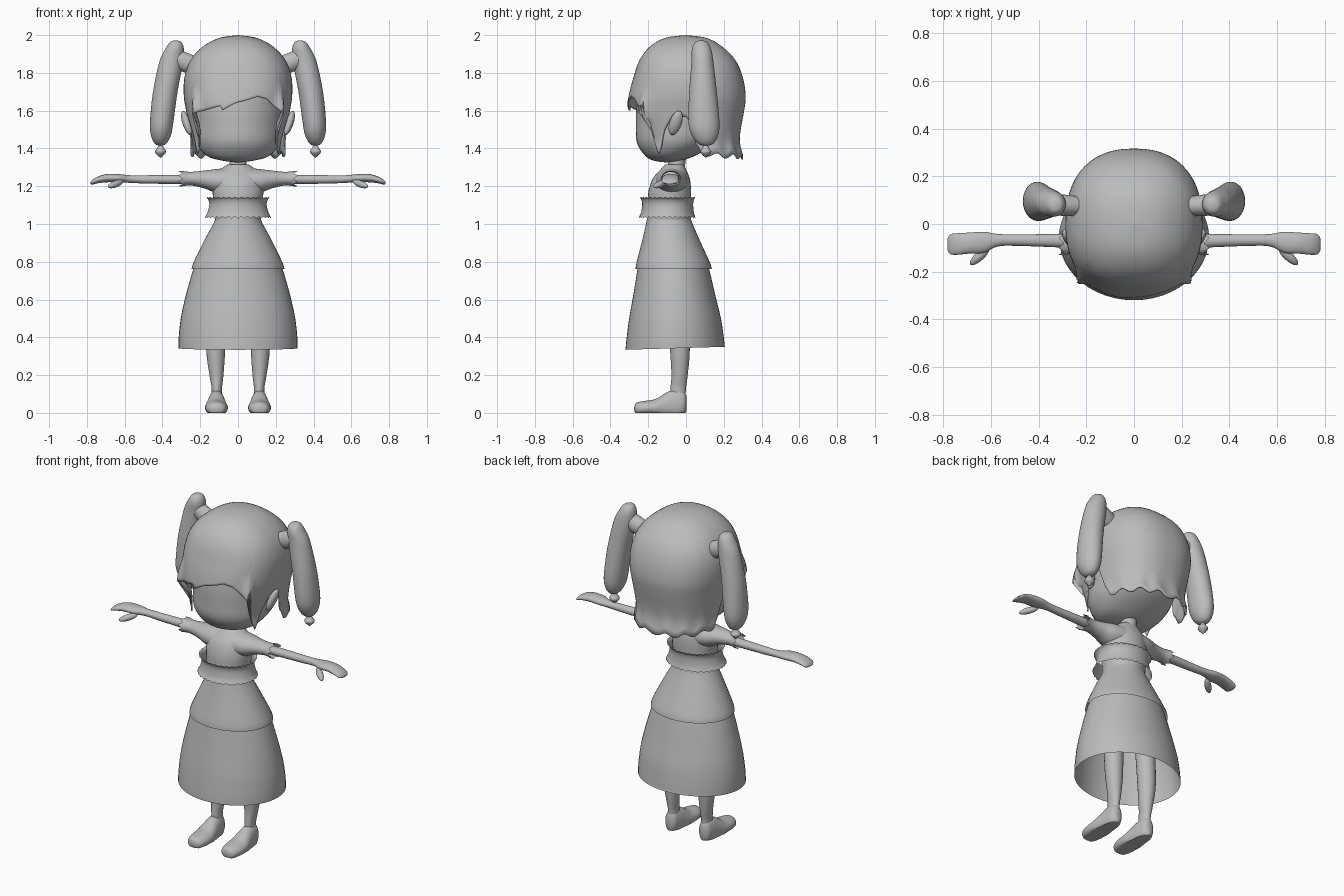
import bpy, bmesh, math
from mathutils import Vector, Matrix

if "Cube" in bpy.data.objects:
    bpy.data.objects.remove(bpy.data.objects["Cube"])

grey = bpy.data.materials.new("plain grey")
grey.use_nodes = True
COLOUR = (0.5, 0.5, 0.5, 1)
grey.diffuse_color = COLOUR
grey.node_tree.nodes["Principled BSDF"].inputs["Base Color"].default_value = COLOUR


def finish(name, bm, mirror=False, angle=50):
    """Turn a bmesh into a smooth shaded object, mirrored across x if asked."""
    bmesh.ops.recalc_face_normals(bm, faces=bm.faces)
    mesh = bpy.data.meshes.new(name)
    bm.to_mesh(mesh)
    bm.free()
    ob = bpy.data.objects.new(name, mesh)
    bpy.context.collection.objects.link(ob)
    mesh.materials.append(grey)
    if mirror:
        ob.modifiers.new("mirror", "MIRROR")
    bpy.ops.object.select_all(action="DESELECT")
    ob.select_set(True)
    bpy.context.view_layer.objects.active = ob
    bpy.ops.object.shade_smooth_by_angle(angle=math.radians(angle))
    return ob


def spline(rows, steps):
    """Catmull-Rom interpolation through a list of equal-length tuples."""
    out = []
    for i in range(len(rows) - 1):
        p = [rows[max(0, min(len(rows) - 1, i + k))] for k in (-1, 0, 1, 2)]
        for s in range(steps):
            t = s / steps
            out.append([b + 0.5 * t * (c - a + t * (2*a - 5*b + 4*c - d + t * (3*(b - c) + d - a)))
                        for a, b, c, d in zip(*p)])
    return out + [list(rows[-1])]


def skin(bm, grid, caps):
    """Join closed rings of vertices with quads."""
    n = len(grid[0])
    for lo, hi in zip(grid, grid[1:]):
        for j in range(n):
            bm.faces.new((lo[j], lo[(j + 1) % n], hi[(j + 1) % n], hi[j]))
    for ring, use in zip((grid[0], grid[-1]), caps):
        if use:
            bm.faces.new(ring)


def loft(name, rings, axis="z", sides=32, steps=4, caps=(True, True), jag=(0, 0), teeth=12,
         floor=None, mirror=False, tilt=0):
    """Rings are (x, y, z, radius a, radius b), set square to the axis."""
    u, v, w = {"z": ((1, 0, 0), (0, 1, 0), (0, 0, 1)),
               "x": ((0, 1, 0), (0, 0, 1), (1, 0, 0)),
               "y": ((1, 0, 0), (0, 0, 1), (0, 1, 0))}[axis]
    u, v, w = Vector(u), Vector(v), Vector(w)
    rows = spline(rings, steps)
    bm, grid = bmesh.new(), []
    for i, r in enumerate(rows):
        amp = jag[0] if i == 0 else jag[1] if i == len(rows) - 1 else 0
        ring = []
        for j in range(sides):
            a = 2 * math.pi * j / sides
            tooth = 1 - 2 * abs(2 * ((j * teeth / sides) % 1) - 1)
            p = (Vector(r[:3]) + u * max(r[3], 0.0005) * math.cos(a)
                 + v * max(r[4], 0.0005) * math.sin(a) + w * amp * tooth)
            if i == 0:
                p.z += tilt * (p.y + 0.06)
            if floor is not None:
                p.z = max(p.z, floor)
            ring.append(bm.verts.new(p))
        grid.append(ring)
    skin(bm, grid, caps)
    return finish(name, bm, mirror)


def ball(name, centre, radii, rot=Matrix(), mirror=True):
    bm = bmesh.new()
    bmesh.ops.create_uvsphere(bm, u_segments=20, v_segments=12, radius=1)
    bm.transform(Matrix.Translation(centre) @ rot @ Matrix.Diagonal((*radii, 1)))
    return finish(name, bm, mirror)


# Head and neck
loft("head", [(0, -.10, 1.325, 0, 0), (0, -.10, 1.335, .08, .07), (0, -.085, 1.36, .165, .13),
              (0, -.045, 1.43, .222, .215), (0, -.015, 1.52, .238, .25), (0, 0, 1.62, .245, .262),
              (0, 0, 1.75, .23, .24), (0, 0, 1.86, .17, .17), (0, 0, 1.92, 0, 0)])
loft("neck", [(0, -.06, 1.26, .06, .055), (0, -.05, 1.31, .045, .045), (0, -.04, 1.40, .05, .05)])
ball("ear", (.272, -.055, 1.535), (.022, .032, .07),
     Matrix.Rotation(math.radians(18), 4, "Y") @ Matrix.Rotation(math.radians(-18), 4, "X"))

# Hair: profile rows of (z, side, front, back radius), cut off at a hem that varies with direction
profile = spline([(2.0, 0, 0, 0), (1.985, .10, .11, .11), (1.94, .185, .19, .19), (1.87, .25, .245, .26),
                  (1.78, .283, .277, .30), (1.68, .287, .303, .316), (1.6, .275, .31, .308),
                  (1.5, .26, .27, .29), (1.42, .253, .24, .288), (1.32, .268, .22, .315)], 10)
side = [(49, 1.585), (51, 1.41), (54, 1.37), (60, 1.41), (68, 1.49), (80, 1.57), (91, 1.57),
        (97, 1.43), (104, 1.37), (130, 1.36), (180, 1.355)]
hem_points = ([(-a, z) for a, z in reversed(side)]
              + [(-16, 1.625), (-14, 1.60), (0, 1.645), (18, 1.675), (30, 1.66)] + side)


def lerp_table(table, x):
    for (x0, y0), (x1, y1) in zip(table, table[1:]):
        if x <= x1:
            return y0 + (y1 - y0) * (x - x0) / (x1 - x0)
    return table[-1][1]


def profile_at(s):
    i = min(int(s), len(profile) - 2)
    return [a + (b - a) * (s - i) for a, b in zip(profile[i], profile[i + 1])]


bm, grid, N = bmesh.new(), [], 30
depth = [(-p[0], k) for k, p in enumerate(profile)]
for i in range(N + 1):
    ring = []
    for deg in range(-180, 180, 2):
        a = math.radians(deg)
        wave = math.cos(a * 15) if abs(deg) > 98 else 0
        s_hem = lerp_table(depth, -(lerp_table(hem_points, deg) + .012 * wave))
        z, rx, front, back = profile_at(max(.02, s_hem * i / N))
        low = max(0, min(1, (1.72 - z) / .13))
        grow = 1 + .13 * low * math.exp(-((abs(deg) - 48) / 6) ** 2) * (z > 1.56)
        grow += .02 * wave * max(0, min(1, (1.5 - z) / .15))
        sx, cy = math.sin(a), math.cos(a)
        x = math.copysign(abs(sx) ** .85, sx) * rx * grow
        y = -math.copysign(abs(cy) ** .85, cy) * (front if cy > 0 else back) * grow
        ring.append(bm.verts.new((x, y, z)))
    grid.append(ring)
skin(bm, grid, (True, False))
hair = finish("hair", bm)
thick = hair.modifiers.new("thickness", "SOLIDIFY")
thick.thickness, thick.offset = .008, -1

# Pigtails with a hanging bead
loft("pigtail", [(.41, .105, 1.412, 0, 0), (.41, .105, 1.425, .03, .04), (.408, .10, 1.47, .053, .07),
                 (.404, .095, 1.54, .062, .082), (.385, .09, 1.70, .065, .073), (.353, .087, 1.86, .063, .058),
                 (.335, .082, 1.93, .048, .05), (.33, .08, 1.965, .028, .03), (.33, .08, 1.972, 0, 0)],
     mirror=True)
loft("pigtail_root", [(.23, .075, 1.84, .04, .05), (.29, .078, 1.86, .045, .055), (.34, .08, 1.88, .04, .05)],
     axis="x", mirror=True)
loft("bead", [(.41, .105, 1.35, 0, 0), (.41, .105, 1.37, .022, .022), (.41, .105, 1.385, .029, .029),
              (.41, .105, 1.40, .02, .02), (.41, .105, 1.42, .008, .008)], sides=16, mirror=True)

# Blouse
loft("blouse", [(0, -.09, 1.0, .12, .115), (0, -.088, 1.12, .13, .115), (0, -.085, 1.18, .135, .112),
                (0, -.078, 1.24, .13, .098), (0, -.068, 1.285, .10, .07), (0, -.06, 1.315, .055, .05)])
loft("sleeve", [(.03, -.075, 1.225, .09, .075), (.12, -.077, 1.228, .078, .062), (.18, -.08, 1.236, .058, .047),
                (.25, -.08, 1.24, .045, .036), (.305, -.08, 1.24, .052, .042)],
     axis="x", caps=(True, False), jag=(0, .012), teeth=8, mirror=True)

# Arms, hands and thumbs
loft("arm", [(.2, -.075, 1.235, .028, .024), (.32, -.07, 1.236, .028, .024), (.48, -.068, 1.236, .024, .022),
             (.57, -.068, 1.238, .026, .02), (.63, -.077, 1.242, .044, .022), (.69, -.08, 1.243, .044, .022),
             (.74, -.084, 1.234, .045, .018), (.77, -.085, 1.222, .042, .013), (.782, -.085, 1.217, .025, .005)],
     axis="x", sides=24, mirror=True)
ball("thumb", (.648, -.135, 1.212), (.055, .019, .018),
     Matrix.Rotation(math.radians(-42), 4, "Z") @ Matrix.Rotation(math.radians(16), 4, "Y"))

# Zigzag waist frill
loft("waist_frill", [(0, -.10, 1.035, .175, .15), (0, -.098, 1.06, .162, .14), (0, -.097, 1.10, .152, .135),
                     (0, -.097, 1.125, .156, .138), (0, -.097, 1.14, .168, .146)],
     sides=96, caps=(False, False), jag=(.006, .006), teeth=32)

# Two-tier open skirt
loft("upper_skirt", [(0, -.065, .762, .246, .202), (0, -.068, .80, .234, .193), (0, -.08, .92, .175, .15),
                     (0, -.09, 1.02, .122, .118), (0, -.09, 1.06, .118, .114)], sides=48, caps=(False, True))
loft("lower_skirt", [(0, -.057, .342, .315, .263), (0, -.057, .40, .314, .257), (0, -.058, .50, .303, .243),
                     (0, -.062, .62, .277, .218), (0, -.067, .76, .237, .19), (0, -.07, .80, .22, .18)],
     sides=48, caps=(False, True), tilt=.03)

# Legs and flat-soled feet
loft("leg", [(.113, -.042, .04, .036, .04), (.112, -.042, .12, .027, .041), (.114, -.034, .20, .037, .043),
             (.118, -.032, .33, .05, .052), (.115, -.04, .55, .056, .056), (.11, -.05, .80, .065, .065)],
     sides=24, mirror=True)
loft("foot", [(.114, -.274, .022, .012, .01), (.114, -.262, .022, .042, .032), (.114, -.22, .025, .058, .038),
              (.114, -.16, .028, .06, .046), (.114, -.10, .035, .05, .075), (.114, -.05, .04, .043, .085),
              (.114, -.012, .05, .034, .065), (.114, .002, .05, .015, .04)],
     axis="y", floor=0, mirror=True)
